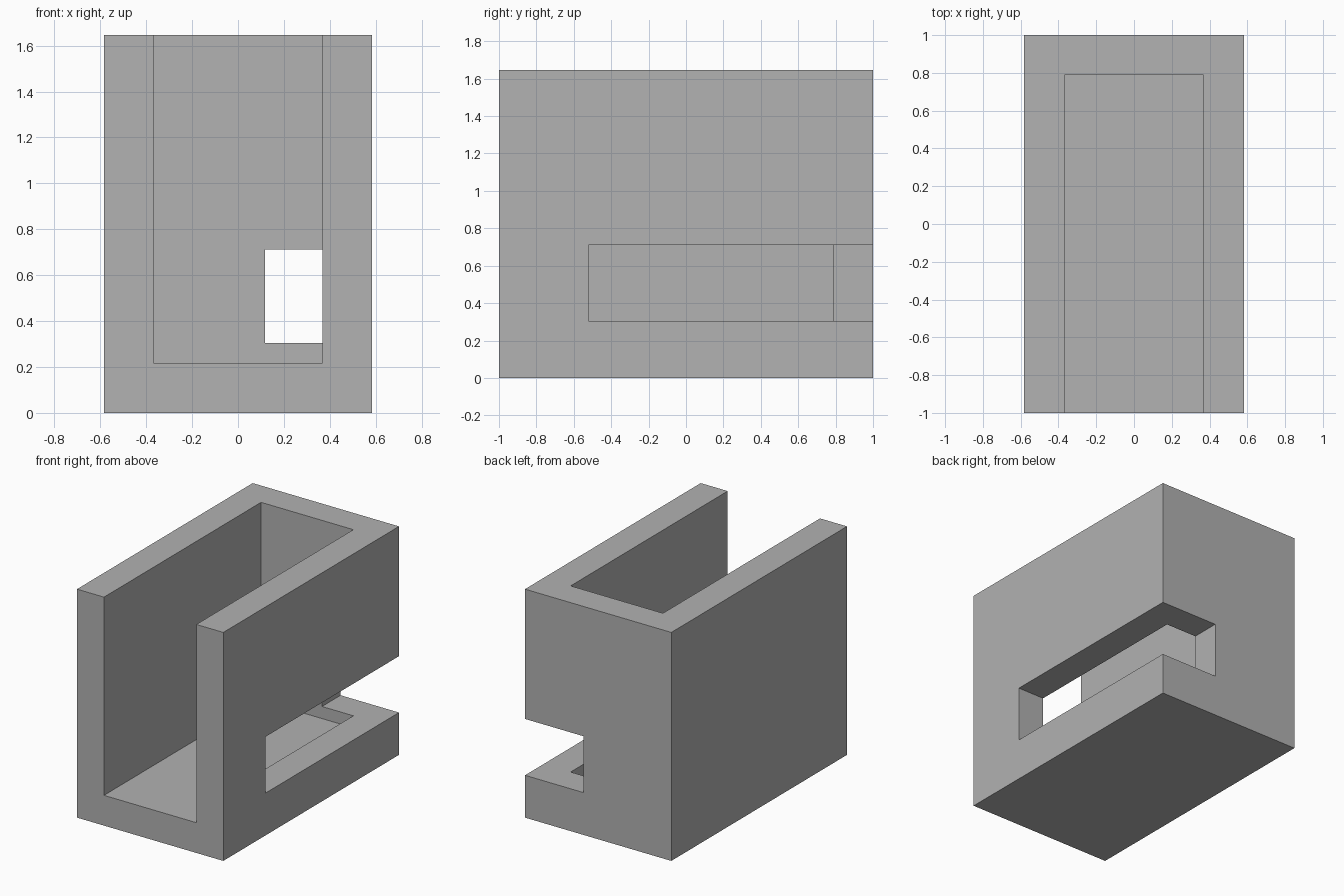
import bpy
from mathutils import Vector

if "Cube" in bpy.data.objects:
    bpy.data.objects.remove(bpy.data.objects["Cube"], do_unlink=True)

# Single grey material
grey = bpy.data.materials.new("plain_grey")
grey.use_nodes = True
colour = (0.445, 0.445, 0.445, 1)
grey.diffuse_color = colour
grey.node_tree.nodes["Principled BSDF"].inputs["Base Color"].default_value = colour


def box(name, low, high):
    """Axis-aligned box between two corners."""
    low, high = Vector(low), Vector(high)
    bpy.ops.mesh.primitive_cube_add(size=1)
    obj = bpy.context.object
    obj.name = name
    for v in obj.data.vertices:
        v.co = (low + high) / 2 + v.co * (high - low)
    obj.data.materials.append(grey)
    return obj


def cut(target, cutter):
    """Subtract the cutter from the target and discard it."""
    cutter.hide_render = True
    mod = target.modifiers.new("cut", 'BOOLEAN')
    mod.operation = 'DIFFERENCE'
    mod.solver = 'EXACT'
    mod.object = cutter
    bpy.ops.object.select_all(action='DESELECT')
    bpy.context.view_layer.objects.active = target
    target.select_set(True)
    bpy.ops.object.modifier_apply(modifier=mod.name)
    bpy.data.objects.remove(cutter, do_unlink=True)


# Solid block
housing = box("housing", (-0.583, -1, 0), (0.583, 1, 1.646))

# Channel open at the top and front
cut(housing, box("channel_cutter", (-0.368, -1.2, 0.218), (0.368, 0.788, 1.9)))

# Slot through the left wall, wrapping round the back corner
cut(housing, box("slot_cutter", (0.118, -0.522, 0.305), (0.8, 1.2, 0.711)))
